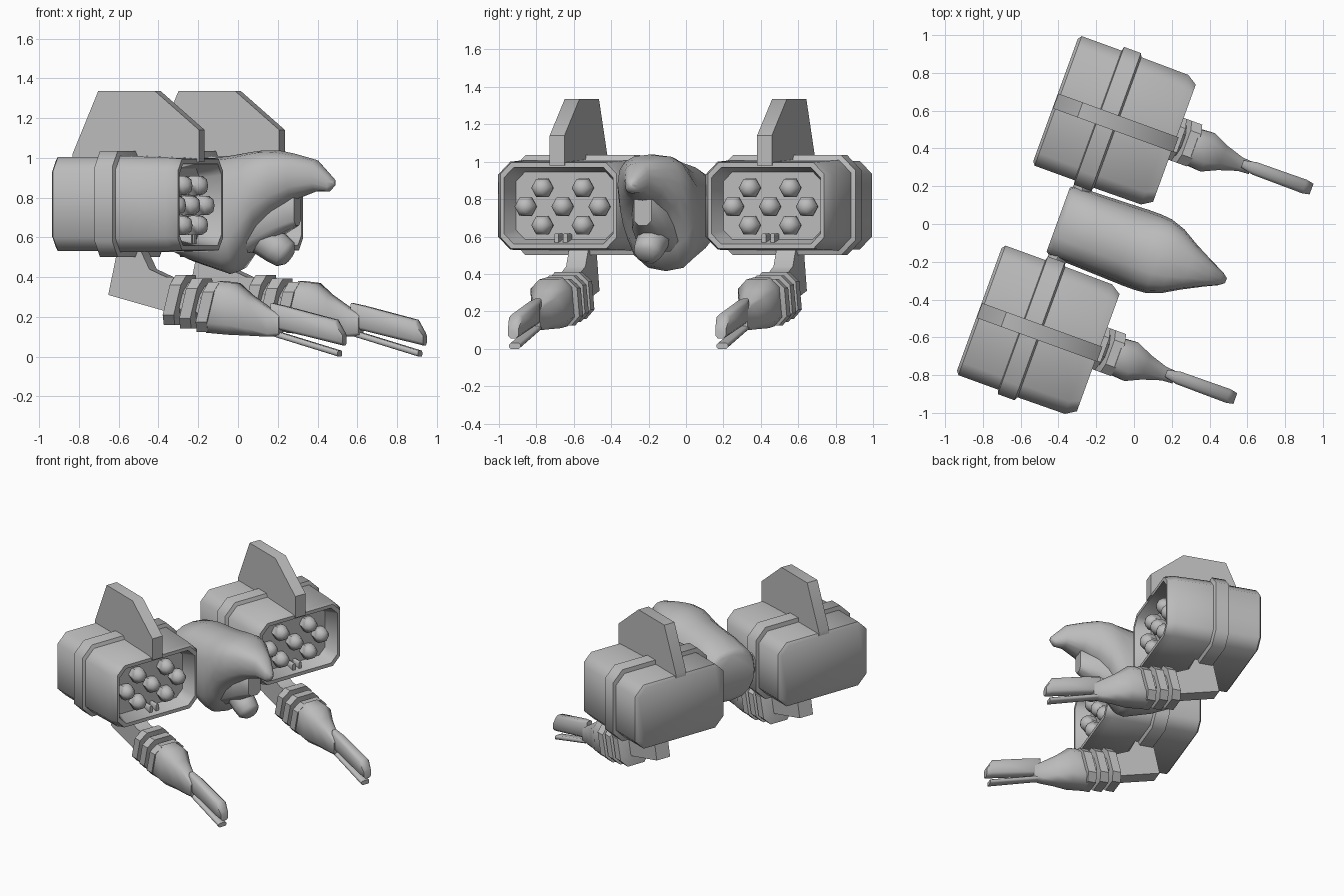
import bpy, bmesh, math
from math import cos, sin, pi
from mathutils import Vector

TURN = -math.radians(20)      # the whole machine is turned to its right
STEP = 1.18                   # distance between the two weapon sides

cube = bpy.data.objects.get("Cube")
if cube:
    bpy.data.objects.remove(cube, do_unlink=True)

grey = bpy.data.materials.new("plain_grey")
grey.use_nodes = True
GREY = (0.5, 0.5, 0.5, 1)
grey.diffuse_color = GREY
grey.node_tree.nodes["Principled BSDF"].inputs["Base Color"].default_value = GREY


def skin(name, rings, shift=0.0, angle=50):
    """Join matching rings into a capped solid, moved sideways by shift."""
    bm = bmesh.new()
    loops = [[bm.verts.new(p) for p in ring] for ring in rings]
    n = len(loops[0])
    for r, s in zip(loops, loops[1:]):
        for i in range(n):
            j = (i + 1) % n
            bm.faces.new((r[i], r[j], s[j], s[i]))
    bm.faces.new(loops[0][::-1])
    bm.faces.new(loops[-1])
    bmesh.ops.recalc_face_normals(bm, faces=bm.faces)
    mesh = bpy.data.meshes.new(name)
    bm.to_mesh(mesh)
    bm.free()
    mesh.materials.append(grey)
    ob = bpy.data.objects.new(name, mesh)
    bpy.context.collection.objects.link(ob)
    ob.rotation_euler.z = TURN
    ob.location = (-sin(TURN) * shift, cos(TURN) * shift, 0)
    bpy.ops.object.select_all(action='DESELECT')
    ob.select_set(True)
    bpy.context.view_layer.objects.active = ob
    bpy.ops.object.shade_smooth_by_angle(angle=math.radians(angle))


def octagon(x, y, w, lo, hi, c, lean=0.0):
    """Chamfered rectangle across x; lean slides its top forward."""
    pts = [(-w, lo + c), (-w + c, lo), (w - c, lo), (w, lo + c),
           (w, hi - c), (w - c, hi), (-w + c, hi), (-w, hi - c)]
    mid = (lo + hi) / 2
    return [Vector((x + lean * (z - mid), y + dy, z)) for dy, z in pts]


def oval(x, y, w, lo, hi, power=0.78, n=16):
    """Rounded hull section across x."""
    mid, h = (lo + hi) / 2, (hi - lo) / 2

    def soft(v):
        return math.copysign(abs(v) ** power, v)
    return [Vector((x, y + w * soft(cos(2 * pi * i / n)), mid + h * soft(sin(2 * pi * i / n))))
            for i in range(n)]


def disc(centre, r, pitch=0.0, n=6):
    """Regular ring facing forward, pitched downward."""
    c = Vector(centre)
    return [c + Vector((r * sin(t) * sin(pitch), r * cos(t), r * sin(t) * cos(pitch)))
            for t in (2 * pi * i / n for i in range(n))]


def slab(outline, y0, y1):
    """Side profile given thickness from y0 to y1."""
    return [[Vector((x, y, z)) for x, z in outline] for y in (y0, y1)]


def build_side(side, shift):
    # Missile pod: rear box, raised band, front box and a hollow front
    y = -0.705
    pod = [(-0.615, 0.345, 0.55, 0.985, 0.06), (-0.60, 0.365, 0.53, 1.005, 0.07),
           (-0.375, 0.365, 0.53, 1.005, 0.07), (-0.37, 0.388, 0.50, 1.035, 0.08),
           (-0.275, 0.388, 0.50, 1.035, 0.08), (-0.265, 0.368, 0.525, 1.01, 0.07),
           (0.0, 0.365, 0.53, 1.0, 0.07), (0.055, 0.33, 0.535, 0.995, 0.06),
           (0.055, 0.31, 0.56, 0.97, 0.055), (-0.05, 0.28, 0.585, 0.945, 0.05)]
    skin(side + "_missile_pod", [octagon(x, y, *s) for x, *s in pod], shift)

    # Seven blunt missile tips in a honeycomb
    spots = [(dy, 0.0) for dy in (-0.21, 0, 0.21)]
    spots += [(dy, dz) for dy in (-0.115, 0.115) for dz in (-0.1, 0.1)]
    for i, (dy, dz) in enumerate(spots):
        tip = [(-0.06, 0.045), (-0.025, 0.057), (0.015, 0.055), (0.042, 0.035), (0.05, 0.012)]
        skin(f"{side}_missile_{i + 1}",
             [disc((x, y + dy, 0.76 + dz), r) for x, r in tip], shift)

    # Small catches on the lower lip of the hollow
    for i, dy in enumerate((-0.025, 0.025)):
        skin(f"{side}_pod_catch_{i + 1}",
             [octagon(x, y + dy, 0.012, 0.555, 0.615, 0.004) for x in (-0.06, 0.02)], shift)

    # Upright fin along the pod roof
    fin = [(-0.612, 0.98), (-0.612, 1.02), (-0.475, 1.335), (-0.17, 1.335),
           (0.065, 1.14), (0.065, 0.98)]
    skin(side + "_pod_fin", slab(fin, -0.752, -0.668), shift)

    # Bent shoulder bracket under the pod
    bracket = [(-0.37, 0.54), (-0.42, 0.31), (-0.12, 0.23), (-0.06, 0.30),
               (-0.05, 0.40), (-0.11, 0.40), (-0.20, 0.44), (-0.25, 0.54)]
    skin(side + "_shoulder_bracket", slab(bracket, -0.755, -0.645), shift, 40)

    # Ribbed sleeve
    y = -0.68
    ribs = []
    for i in range(3):
        x, mid = -0.06 + i * 0.088, 0.285 - i * 0.018
        for dx, w, h in ((-0.042, 0.085, 0.088), (-0.034, 0.118, 0.125),
                         (0.025, 0.118, 0.125), (0.033, 0.085, 0.088)):
            ribs.append(octagon(x + dx, y, w, mid - h, mid + h, 0.05, 0.25))
    skin(side + "_arm_sleeve", ribs, shift, 35)

    # Forearm tapering into the gun
    forearm = [(0.13, 0.10, 0.12, 0.38, 0.05, 0.25), (0.23, 0.108, 0.11, 0.37, 0.05, 0.1),
               (0.32, 0.07, 0.105, 0.31, 0.035, 0), (0.42, 0.038, 0.10, 0.245, 0.015, 0),
               (0.48, 0.034, 0.105, 0.21, 0.015, 0)]
    skin(side + "_forearm", [octagon(x, y - 0.01, *s) for x, *s in forearm], shift)

    # Over and under barrels
    y = -0.685
    upper = [(0.43, 0.020, 0.145, 0.27, 0.008), (0.50, 0.035, 0.13, 0.255, 0.015),
             (0.78, 0.038, 0.065, 0.185, 0.018), (0.82, 0.030, 0.055, 0.12, 0.015)]
    skin(side + "_upper_barrel", [octagon(x, y, *s) for x, *s in upper], shift)
    lower = [(0.45, 0.028, 0.10, 0.13, 0.008), (0.795, 0.032, 0.0, 0.03, 0.008)]
    skin(side + "_lower_barrel", [octagon(x, y, *s) for x, *s in lower], shift)


for label, offset in (("right", 0.0), ("left", STEP)):
    build_side(label, offset)

# Central hull ending in a hooked beak
MID = -0.115
hull = [(-0.385, 0.18, 0.60, 0.91), (-0.36, 0.198, 0.56, 0.94), (-0.2, 0.203, 0.48, 0.985),
        (0.0, 0.21, 0.415, 1.01), (0.05, 0.212, 0.43, 1.018), (0.12, 0.212, 0.53, 1.03),
        (0.18, 0.207, 0.64, 1.038), (0.26, 0.18, 0.72, 1.038), (0.35, 0.127, 0.79, 1.02),
        (0.46, 0.07, 0.83, 0.99), (0.53, 0.037, 0.83, 0.92), (0.56, 0.014, 0.86, 0.89)]
skin("hull", [oval(x, MID, *s) for x, *s in hull])

# Chin bridge and stubby nose gun beneath the beak
chin = [(0.12, 0.12, 0.52, 0.80, 0.05), (0.25, 0.10, 0.60, 0.84, 0.04),
        (0.36, 0.05, 0.66, 0.82, 0.025)]
skin("chin_bridge", [octagon(x, MID, *s) for x, *s in chin])
nose = [(0.04, 0.68, 0.10), (0.14, 0.62, 0.09), (0.25, 0.545, 0.083),
        (0.295, 0.515, 0.075), (0.315, 0.50, 0.045)]
skin("nose_gun", [disc((x, MID, z), r, 0.62, 10) for x, z, r in nose])

# Axles joining hull and pods
for label, y0, y1 in (("right", -0.36, -0.25), ("left", 0.02, 0.13)):
    skin(label + "_axle", [[Vector((-0.32 + 0.05 * cos(t), y, 0.77 + 0.08 * sin(t)))
                           for t in (2 * pi * i / 8 for i in range(8))] for y in (y0, y1)])
